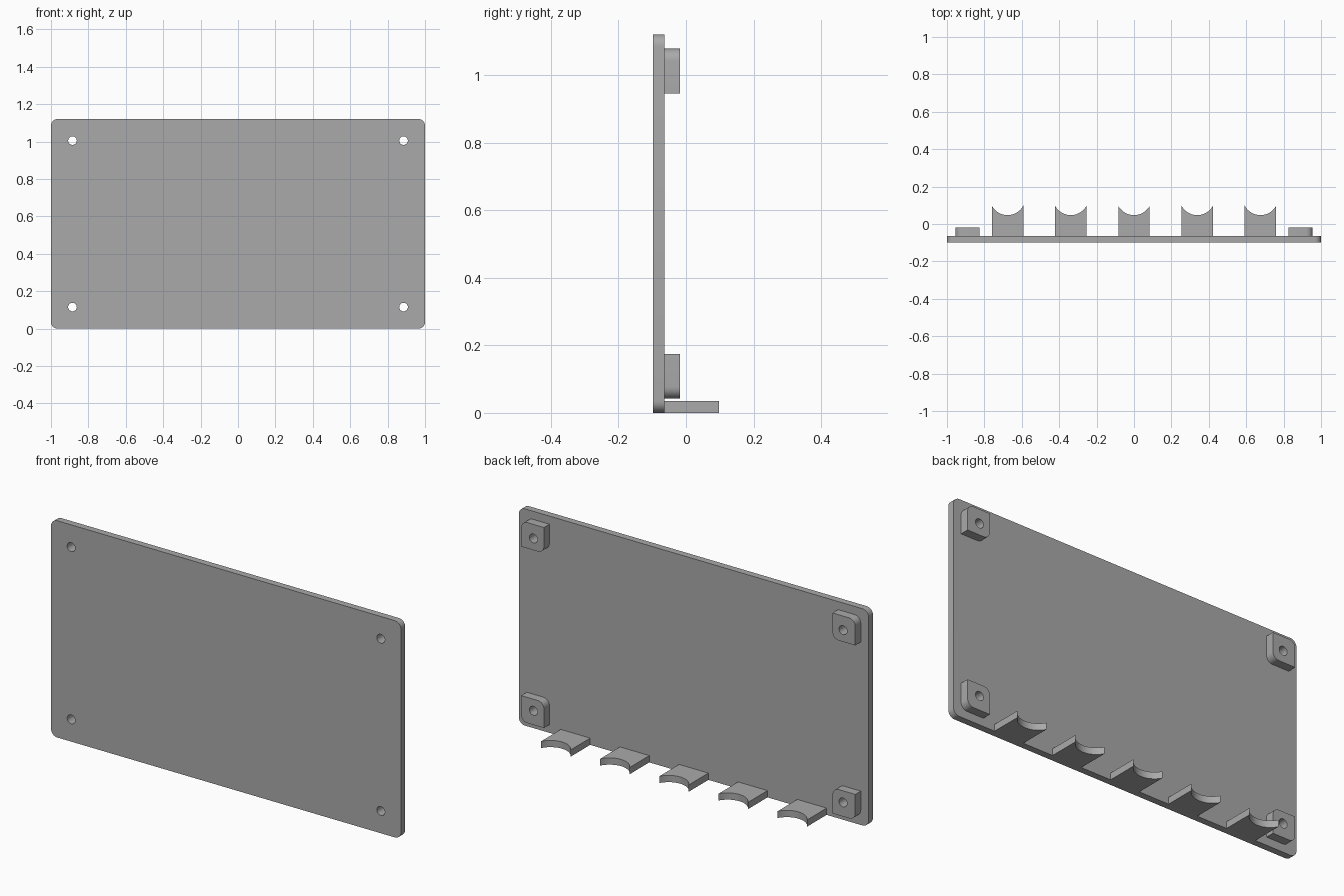
import bpy
import bmesh
from math import pi, sin, cos, asin
from mathutils import Vector

if "Cube" in bpy.data.objects:
    bpy.data.objects.remove(bpy.data.objects["Cube"], do_unlink=True)

GREY = (0.4, 0.4, 0.4, 1.0)
grey = bpy.data.materials.new("plain_grey")
grey.use_nodes = True
grey.diffuse_color = GREY
grey.node_tree.nodes["Principled BSDF"].inputs["Base Color"].default_value = GREY

WIDTH, HEIGHT = 2.0, 1.12
FRONT, BACK = -0.098, -0.063
BOSS_BACK, HOOK_TIP = -0.018, 0.098
HOLE_X, HOLE_Z, HOLE_R = 0.885, 0.115, 0.023


def extrude(name, points, offset):
    """Solid made by sweeping a closed flat outline along an offset."""
    bm = bmesh.new()
    face = bm.faces.new([bm.verts.new(p) for p in points])
    swept = bmesh.ops.extrude_face_region(bm, geom=[face])["geom"]
    moved = [g for g in swept if isinstance(g, bmesh.types.BMVert)]
    bmesh.ops.translate(bm, vec=Vector(offset), verts=moved)
    bmesh.ops.recalc_face_normals(bm, faces=bm.faces)
    mesh = bpy.data.meshes.new(name)
    bm.to_mesh(mesh)
    bm.free()
    mesh.materials.append(grey)
    obj = bpy.data.objects.new(name, mesh)
    bpy.context.collection.objects.link(obj)
    return obj


def rounded_outline(cx, cz, w, h, radii, y, steps=8):
    """Rectangle in the xz plane; one radius per corner, counter-clockwise from +x +z."""
    points = []
    corners = ((1, 1), (-1, 1), (-1, -1), (1, -1))
    for i, ((sx, sz), r) in enumerate(zip(corners, radii)):
        x, z = cx + sx * (w / 2 - r), cz + sz * (h / 2 - r)
        for k in range(steps + 1 if r else 1):
            a = (i + k / steps) * pi / 2
            points.append((x + r * cos(a), y, z + r * sin(a)))
    return points


def drill(obj, x, z):
    """Cut a screw hole straight through from front to back."""
    ring = [(x + HOLE_R * cos(k * pi / 16), FRONT - 0.1, z + HOLE_R * sin(k * pi / 16))
            for k in range(32)]
    cutter = extrude("hole_cutter", ring, (0, 0.4, 0))
    cutter.hide_render = True
    mod = obj.modifiers.new("hole", 'BOOLEAN')
    mod.operation, mod.solver, mod.object = 'DIFFERENCE', 'EXACT', cutter
    bpy.context.view_layer.objects.active = obj
    bpy.ops.object.modifier_apply(modifier=mod.name)
    bpy.data.objects.remove(cutter, do_unlink=True)


def smooth(obj):
    bpy.ops.object.select_all(action='DESELECT')
    obj.select_set(True)
    bpy.context.view_layer.objects.active = obj
    bpy.ops.object.shade_smooth_by_angle(angle=pi / 6)


# Back plate with rounded corners
plate = extrude("plate", rounded_outline(0, HEIGHT / 2, WIDTH, HEIGHT, [0.035] * 4, FRONT),
                (0, BACK - FRONT, 0))
parts = [plate]

# Screw bosses, rounded on the outer and inner diagonal corners
for sx, side in ((1, "left"), (-1, "right")):
    for sz, level in ((1, "upper"), (-1, "lower")):
        x = sx * HOLE_X
        z = HEIGHT / 2 + sz * (HEIGHT / 2 - HOLE_Z)
        radii = (0.035, 0, 0.035, 0) if sx == sz else (0, 0.035, 0, 0.035)
        outline = rounded_outline(sx * 0.89, HEIGHT / 2 + sz * 0.4515, 0.13, 0.133, radii, BACK)
        boss = extrude(f"{level}_{side}_boss", outline, (0, BOSS_BACK - BACK, 0))
        drill(plate, x, z)
        drill(boss, x, z)
        parts.append(boss)

# Cradle tabs along the lower edge, each with a scooped tip
HALF, SCOOP_R = 0.084, 0.095
reach = asin(HALF / SCOOP_R)
scoop_y = HOOK_TIP + SCOOP_R * cos(reach)
for i in range(5):
    cx = (i - 2) * 0.338
    outline = [(cx - HALF, BACK, 0), (cx + HALF, BACK, 0)]
    for k in range(25):
        a = reach * (1 - k / 12)
        outline.append((cx + SCOOP_R * sin(a), scoop_y - SCOOP_R * cos(a), 0))
    parts.append(extrude(f"cradle_tab_{i + 1}", outline, (0, 0, 0.035)))

for part in parts:
    smooth(part)
